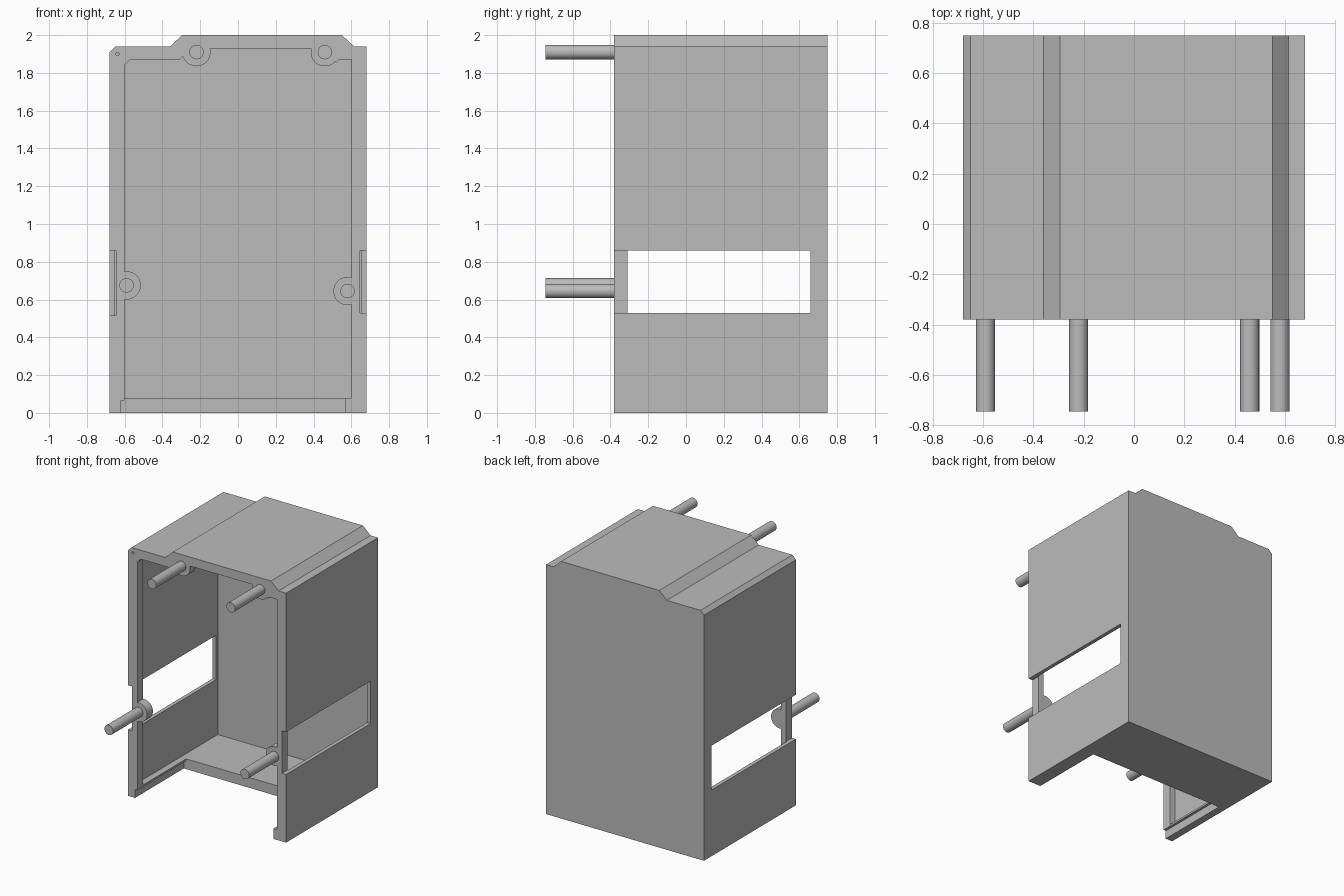
import bpy
import bmesh
import math

if "Cube" in bpy.data.objects:
    bpy.data.objects.remove(bpy.data.objects["Cube"], do_unlink=True)

grey = bpy.data.materials.new("plain grey")
grey.use_nodes = True
grey.diffuse_color = (0.5, 0.5, 0.5, 1)
grey.node_tree.nodes["Principled BSDF"].inputs["Base Color"].default_value = (0.5, 0.5, 0.5, 1)

FRONT, BACK = -0.38, 0.75
FRAME_BACK = -0.31


def prism(name, profile, y0, y1):
    """Extrude an x-z profile from y0 to y1."""
    bm = bmesh.new()
    face = bm.faces.new([bm.verts.new((x, y0, z)) for x, z in profile])
    grown = bmesh.ops.extrude_face_region(bm, geom=[face])["geom"]
    moved = [v for v in grown if isinstance(v, bmesh.types.BMVert)]
    bmesh.ops.translate(bm, verts=moved, vec=(0, y1 - y0, 0))
    bmesh.ops.recalc_face_normals(bm, faces=bm.faces)
    mesh = bpy.data.meshes.new(name)
    bm.to_mesh(mesh)
    bm.free()
    mesh.materials.append(grey)
    obj = bpy.data.objects.new(name, mesh)
    bpy.context.collection.objects.link(obj)
    return obj


def block(name, x0, x1, y0, y1, z0, z1):
    return prism(name, [(x0, z0), (x1, z0), (x1, z1), (x0, z1)], y0, y1)


def rod(name, x, z, radius, y0, y1, limit=1.0, sides=40):
    """Cylinder along y, trimmed flat where it passes the side limit."""
    pts = []
    for i in range(sides):
        a = math.tau * i / sides
        px = max(-limit, min(limit, x + radius * math.cos(a)))
        pts.append((px, z + radius * math.sin(a)))
    return prism(name, pts, y0, y1)


def combine(target, tool, operation):
    mod = target.modifiers.new(operation, "BOOLEAN")
    mod.operation = operation
    mod.solver = "EXACT"
    mod.object = tool
    bpy.context.view_layer.objects.active = target
    bpy.ops.object.modifier_apply(modifier=mod.name)
    bpy.data.objects.remove(tool, do_unlink=True)


def smooth(obj):
    bpy.ops.object.select_all(action="DESELECT")
    obj.select_set(True)
    bpy.context.view_layer.objects.active = obj
    bpy.ops.object.shade_smooth_by_angle(angle=math.radians(25))


# Outer housing with a raised top
housing = prism("housing", [
    (-0.68, 0), (0.68, 0), (0.68, 1.94), (0.615, 1.94), (0.55, 2),
    (-0.295, 2), (-0.36, 1.94), (-0.65, 1.94), (-0.68, 1.91)], FRONT, BACK)

# Hollow interior behind the front frame
cavity = prism("cavity", [
    (-0.65, 0.08), (0.65, 0.08), (0.65, 1.905), (0.6, 1.905), (0.535, 1.965),
    (-0.28, 1.965), (-0.345, 1.905), (-0.65, 1.905)], FRAME_BACK, 0.68)
combine(housing, cavity, "DIFFERENCE")

# Front opening
opening = prism("opening", [
    (-0.6, 0.08), (0.6, 0.08), (0.6, 1.87), (0.535, 1.87), (0.52, 1.855),
    (0.46, 1.93), (-0.22, 1.93), (-0.29, 1.89), (-0.31, 1.87),
    (-0.57, 1.87), (-0.6, 1.84)], FRONT - 0.1, 0)
combine(housing, opening, "DIFFERENCE")

# Notch in the front of the floor
combine(housing, block("notch", -0.62, 0.57, FRONT - 0.1, 0.22, -0.1, 0.065), "DIFFERENCE")
combine(housing, block("notch_top", -0.6, 0.57, FRONT - 0.1, 0.22, -0.1, 0.12), "DIFFERENCE")

# Side windows, leaving a slim post at the front
combine(housing, block("right_window", -0.8, -0.645, FRONT - 0.1, 0.66, 0.515, 0.86), "DIFFERENCE")
combine(housing, block("left_window", 0.645, 0.8, FRONT - 0.1, 0.66, 0.53, 0.86), "DIFFERENCE")

# Small corner pinhole
combine(housing, rod("pinhole", -0.638, 1.9, 0.009, FRONT - 0.1, FRONT + 0.05, sides=12), "DIFFERENCE")

# Bosses on the frame, each carrying a long peg
pegs = {
    "upper_right": (-0.22, 1.91),
    "upper_left": (0.46, 1.91),
    "lower_right": (-0.59, 0.675),
    "lower_left": (0.58, 0.645),
}
for place, (x, z) in pegs.items():
    combine(housing, rod(place + "_boss", x, z, 0.075, FRONT, FRAME_BACK, limit=0.645), "UNION")
    smooth(rod(place + "_peg", x, z, 0.038, -0.745, FRONT + 0.01))

smooth(housing)
